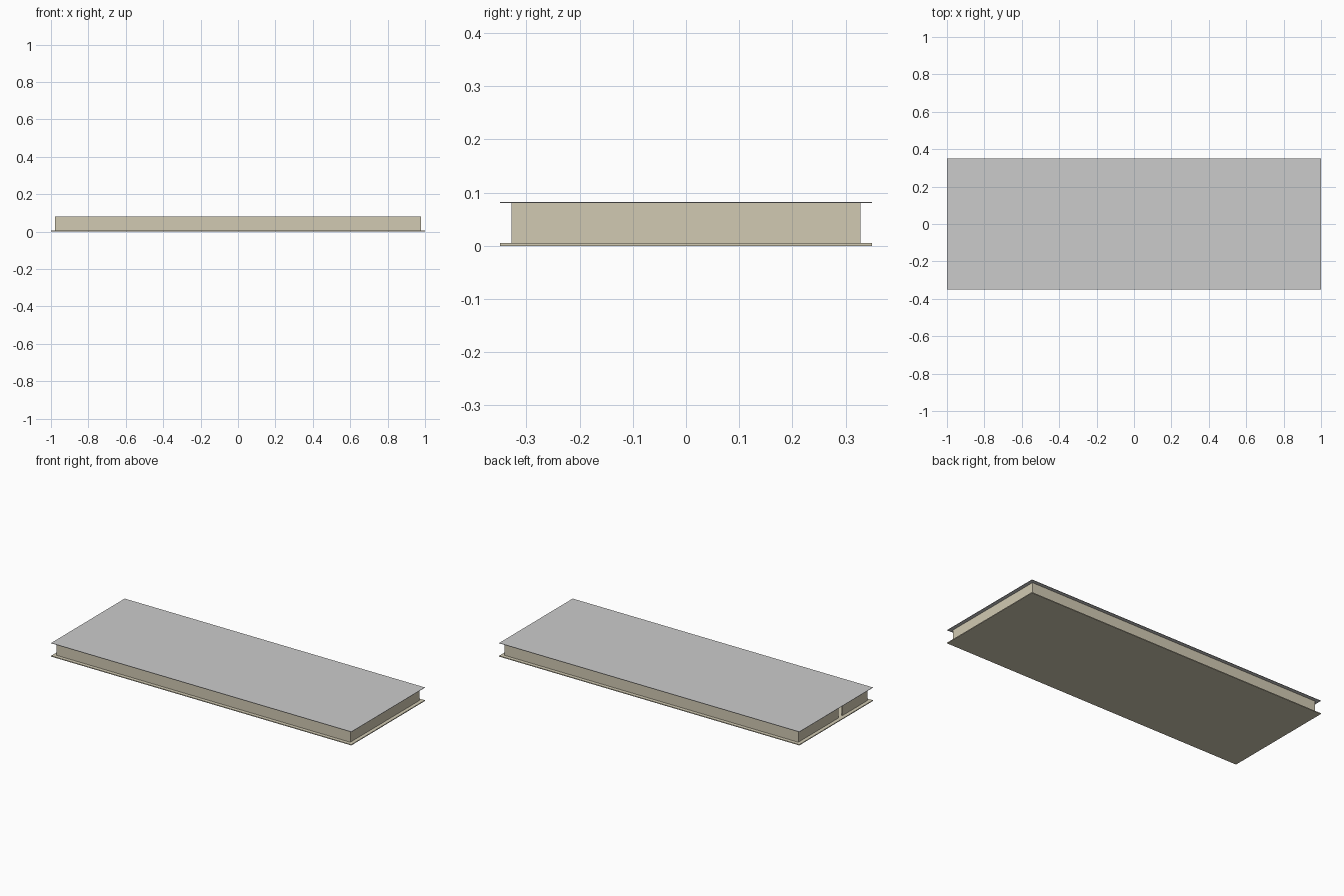
import bpy

if "Cube" in bpy.data.objects:
    bpy.data.objects.remove(bpy.data.objects["Cube"])

beige = bpy.data.materials.new("beige")
beige.diffuse_color = (0.64, 0.59, 0.45, 1)
beige.use_nodes = True
beige.node_tree.nodes["Principled BSDF"].inputs["Base Color"].default_value = beige.diffuse_color


def box(name, x0, x1, y0, y1, z0, z1, mat=None):
    bpy.ops.mesh.primitive_cube_add(size=1, location=((x0 + x1) / 2, (y0 + y1) / 2, (z0 + z1) / 2))
    ob = bpy.context.object
    ob.name = name
    ob.scale = (x1 - x0, y1 - y0, z1 - z0)
    bpy.ops.object.transform_apply(location=False, rotation=False, scale=True)
    if mat:
        ob.data.materials.append(mat)
    return ob


L, W = 1.0, 0.35            # half size of the panels
WX, WY = 0.978, 0.328       # outer half size of the wall ring
T = 0.005                   # wall thickness
Z0, Z1, TOP = 0.005, 0.08, 0.082

# Base and cover sheets
box("base_sheet", -L, L, -W, W, 0, Z0, beige)
box("cover_sheet", -L, L, -W, W, Z1, TOP)

# Long walls, inset from the sheet edges
box("front_wall", -WX, WX, -WY, -WY + T, Z0, Z1, beige)
box("back_wall", -WX, WX, WY - T, WY, Z0, Z1, beige)

# End walls; the left one is split by a narrow opening
inner = WY - T
box("right_end_wall", WX - T, WX, -inner, inner, Z0, Z1, beige)
box("left_end_wall_front", -WX, -WX + T, -inner, -0.09, Z0, Z1, beige)
box("left_end_wall_back", -WX, -WX + T, -0.055, inner, Z0, Z1, beige)
